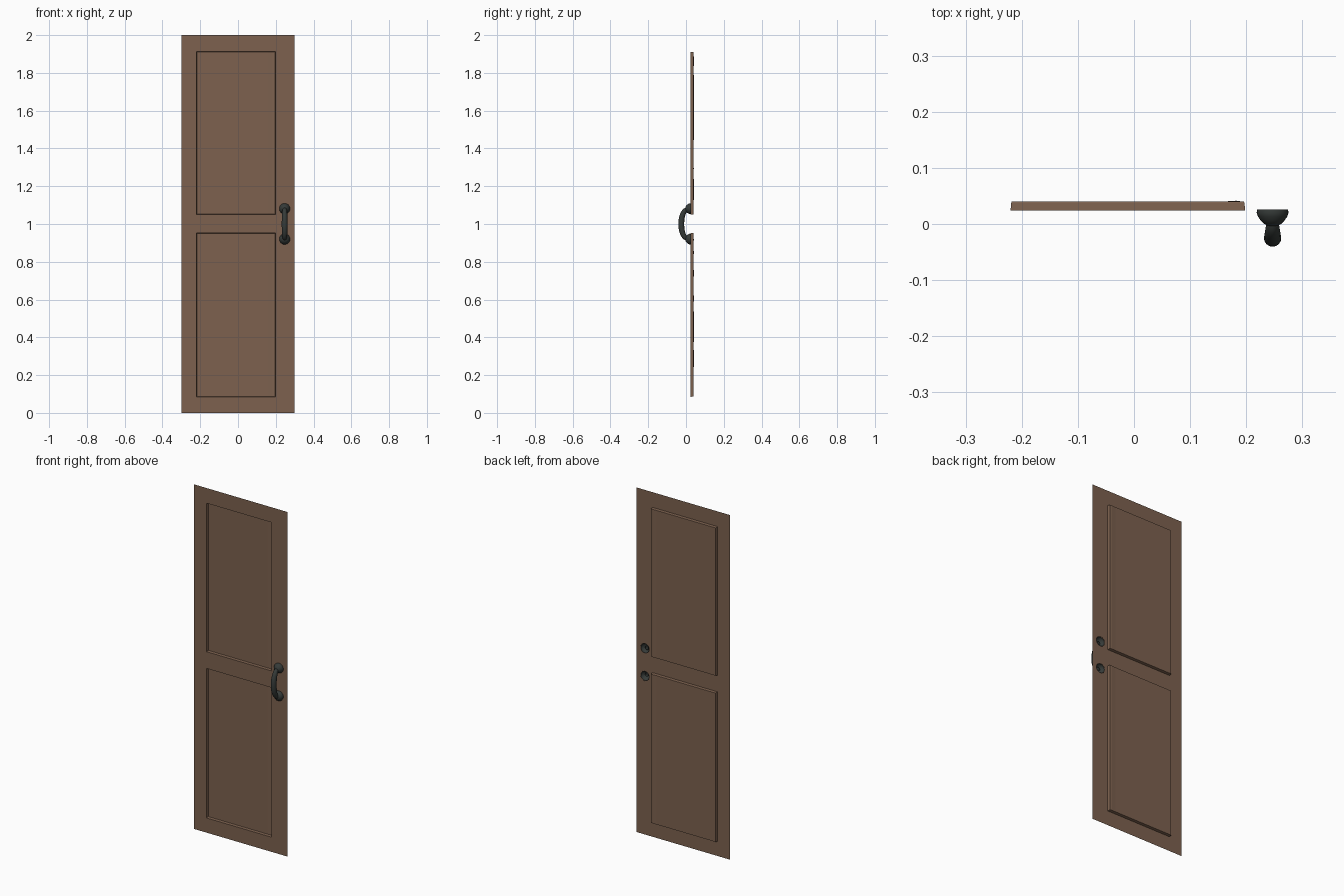
import bpy, bmesh, math, random
from mathutils import Vector

cube = bpy.data.objects.get("Cube")
if cube:
    bpy.data.objects.remove(cube, do_unlink=True)

FACE_Y, PANEL_Y = 0.024, 0.040
HANDLE_X, MOUNT_ZS, HOLE_R = 0.247, (0.920, 1.081), 0.0262
PANELS = [(-0.22, 0.085, 0.198, 0.953), (-0.22, 1.05, 0.198, 1.912)]
random.seed(4)


def material(name, colour):
    mat = bpy.data.materials.new(name)
    mat.use_nodes = True
    mat.diffuse_color = (*colour, 1)
    mat.node_tree.nodes["Principled BSDF"].inputs["Base Color"].default_value = (*colour, 1)
    return mat


def finish(name, bm, mat, smooth=False):
    for f in bm.faces:
        f.smooth = smooth
    mesh = bpy.data.meshes.new(name)
    bm.to_mesh(mesh)
    bm.free()
    mesh.materials.append(mat)
    obj = bpy.data.objects.new(name, mesh)
    bpy.context.scene.collection.objects.link(obj)
    return obj


def rect(bm, x0, z0, x1, z1):
    return [bm.verts.new((x, FACE_Y, z)) for x, z in ((x0, z0), (x1, z0), (x1, z1), (x0, z1))]


def loop_edges(bm, verts):
    return [bm.edges.new((v, verts[(i + 1) % len(verts)])) for i, v in enumerate(verts)]


def loft(name, rings, mat):
    """Skin a row of closed rings into a smooth open tube."""
    bm = bmesh.new()
    rows = [[bm.verts.new(p) for p in ring] for ring in rings]
    n = len(rows[0])
    for a, b in zip(rows, rows[1:]):
        for i in range(n):
            j = (i + 1) % n
            bm.faces.new((a[i], a[j], b[j], b[i]))
    bmesh.ops.recalc_face_normals(bm, faces=bm.faces[:])
    return finish(name, bm, mat, smooth=True)


def circle(centre, u, v, radius, n=24):
    angles = [math.tau * i / n for i in range(n)]
    return [centre + (u * math.cos(a) + v * math.sin(a)) * radius for a in angles]


wood = material("brown wood", (0.205, 0.121, 0.078))
iron = material("dark iron", (0.036, 0.043, 0.040))
X, Y, Z = Vector((1, 0, 0)), Vector((0, 1, 0)), Vector((0, 0, 1))

# Thin door sheet: outline with two panel openings and two handle holes
bm = bmesh.new()
edges = loop_edges(bm, rect(bm, -0.3, 0, 0.3, 2))
corners = [rect(bm, *p) for p in PANELS]
for c in corners:
    edges += loop_edges(bm, c)
for z in MOUNT_ZS:
    hole = circle(Vector((HANDLE_X, FACE_Y, z)), X, Z, HOLE_R)
    edges += loop_edges(bm, [bm.verts.new(p) for p in hole])
bmesh.ops.triangle_fill(bm, use_beauty=True, edges=edges, normal=-Y)
bm.normal_update()
flipped = [f for f in bm.faces if f.normal.y > 0]
bmesh.ops.reverse_faces(bm, faces=flipped)

# Recessed panels, stepped back with a softened inner edge
panels = [bm.faces.new(c) for c in corners]
bm.normal_update()
for depth in (PANEL_Y - 0.003, PANEL_Y):
    bmesh.ops.inset_individual(bm, faces=panels, thickness=0.0015, depth=0)
    for f in panels:
        for v in f.verts:
            v.co.y = depth

# Slightly worn, uneven strip along the handle side of each panel
for x in (0.16, 0.183):
    faces = [f for f in bm.faces if all(abs(v.co.y - PANEL_Y) < 1e-5 for v in f.verts)]
    geom = faces + list({e for f in faces for e in f.edges})
    bmesh.ops.bisect_plane(bm, geom=geom, plane_co=X * x, plane_no=X)
seam = [e for e in bm.edges if all(abs(v.co.x - 0.183) < 1e-4 and v.co.y > 0.039 for v in e.verts)]
bmesh.ops.subdivide_edges(bm, edges=seam, cuts=24)
for v in bm.verts:
    if abs(v.co.x - 0.183) < 1e-4 and v.co.y > 0.039:
        v.co.y += random.uniform(0, 0.002)
finish("door_sheet", bm, wood)

# Hollow domed handle mounts, open at the back
profile = [(0.0275, 0.0255), (0.0285, 0.020), (0.026, 0.013), (0.021, 0.006),
           (0.015, 0.000), (0.008, -0.003), (0.0005, -0.004)]
for label, z in zip(("lower", "upper"), MOUNT_ZS):
    rings = [circle(Vector((HANDLE_X, y, z)), X, Z, r) for r, y in profile]
    loft(label + "_handle_mount", rings, iron)

# Bowed grip, thicker in the middle
rings = []
for i in range(25):
    t = math.pi * i / 24
    s, c = math.sin(t), math.cos(t)
    centre = Vector((HANDLE_X, 0.008 - 0.033 * s, 1.0 + 0.078 * c))
    normal = Vector((0, -0.078 * s, 0.033 * c)).normalized()
    rings.append(circle(centre, X, normal, 0.010 + 0.0055 * s, 16))
loft("handle_grip", rings, iron)
